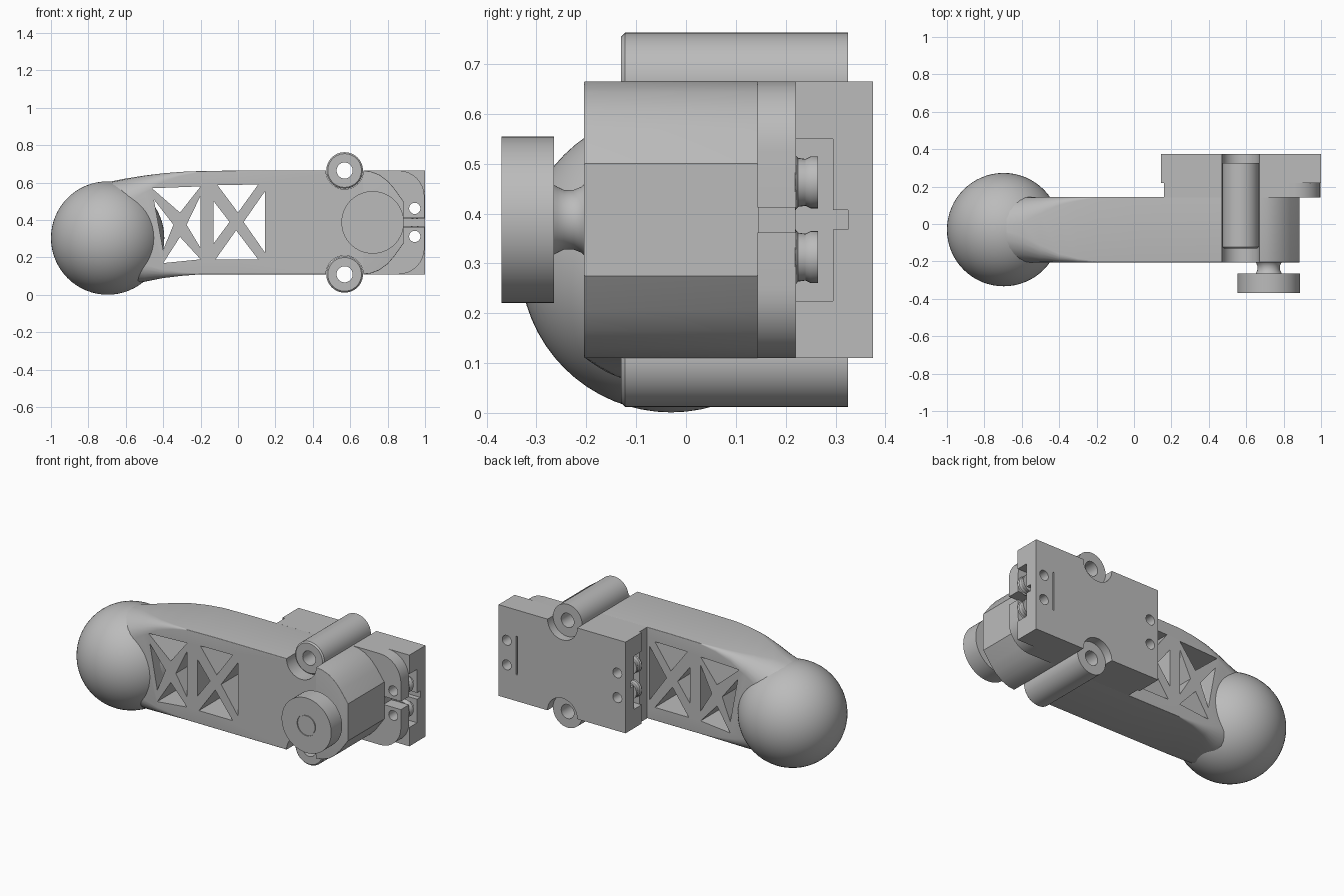
import bpy, bmesh, math
from mathutils import Vector, Matrix

old = bpy.data.objects.get("Cube")
if old:
    bpy.data.objects.remove(old, do_unlink=True)

grey = bpy.data.materials.new("light_grey_plastic")
grey.use_nodes = True
colour = (0.5, 0.5, 0.5, 1)
grey.diffuse_color = colour
grey.node_tree.nodes["Principled BSDF"].inputs["Base Color"].default_value = colour


def finish(name, bm):
    bmesh.ops.recalc_face_normals(bm, faces=bm.faces)
    mesh = bpy.data.meshes.new(name)
    bm.to_mesh(mesh)
    bm.free()
    mesh.materials.append(grey)
    ob = bpy.data.objects.new(name, mesh)
    bpy.context.collection.objects.link(ob)
    return ob


def loft(name, rings):
    bm = bmesh.new()
    loops = [[bm.verts.new(p) for p in ring] for ring in rings]
    n = len(loops[0])
    for a, b in zip(loops, loops[1:]):
        for i in range(n):
            j = (i + 1) % n
            bm.faces.new((a[i], a[j], b[j], b[i]))
    bm.faces.new(loops[0])
    bm.faces.new(loops[-1])
    return finish(name, bm)


def prism(name, outline, y0, y1):
    return loft(name, [[(x, y, z) for x, z in outline] for y in (y0, y1)])


def box(name, x0, x1, y0, y1, z0, z1):
    return prism(name, [(x0, z0), (x1, z0), (x1, z1), (x0, z1)], y0, y1)


def turned(name, cx, cz, profile, n=48):
    """Stack of circles (radius, y) around an axis along y."""
    ang = [2 * math.pi * i / n for i in range(n)]
    return loft(name, [[(cx + r * math.cos(a), y, cz + r * math.sin(a)) for a in ang]
                       for r, y in profile])


def activate(ob):
    bpy.ops.object.select_all(action='DESELECT')
    ob.select_set(True)
    bpy.context.view_layer.objects.active = ob


def cut(ob, *cutters):
    for c in cutters:
        mod = ob.modifiers.new("cut", 'BOOLEAN')
        mod.operation, mod.solver, mod.object = 'DIFFERENCE', 'EXACT', c
        activate(ob)
        bpy.ops.object.modifier_apply(modifier=mod.name)
        bpy.data.objects.remove(c, do_unlink=True)


def section(x, z0, z1, r, y0=-0.205, y1=0.145, steps=6):
    """Rounded rectangle across the arm."""
    corners = [(y1 - r, z1 - r), (y0 + r, z1 - r), (y0 + r, z0 + r), (y1 - r, z0 + r)]
    ring = []
    for k, (cy, cz) in enumerate(corners):
        for s in range(steps + 1):
            a = math.pi / 2 * (k + s / steps)
            ring.append((x, cy + r * math.cos(a), cz + r * math.sin(a)))
    return ring


MID = 0.3875
HOLE_X, TOP, LOW = 0.57, 0.665, 0.11

# Arm and motor housing: one loft from the ball to the rounded end
stations = [(-0.74, 0.1, 0.595, 0.17), (-0.6, 0.055, 0.622, 0.14),
            (-0.5, 0.07, 0.638, 0.09), (-0.4, 0.09, 0.65, 0.045),
            (-0.3, 0.102, 0.658, 0.02), (-0.2, LOW, 0.662, 0.004), (0, LOW, TOP, 0.003)]
for x, z in [(0.67, TOP), (0.71, 0.66), (0.755, 0.643), (0.8, 0.61), (0.835, 0.57), (0.885, 0.5)]:
    stations.append((x, 2 * MID - z, z, 0.003))
arm = loft("arm_housing", [section(*s) for s in stations])

# Truss windows
windows = [
    [(-0.11, 0.587), (0.108, 0.59), (0, 0.44)],
    [(-0.12, 0.19), (0.108, 0.19), (-0.01, 0.345)],
    [(-0.13, 0.5), (-0.13, 0.275), (-0.045, 0.39)],
    [(0.145, 0.555), (0.145, 0.225), (0.03, 0.39)],
    [(-0.46, 0.57), (-0.2, 0.58), (-0.31, 0.44)],
    [(-0.2, 0.53), (-0.2, 0.25), (-0.275, 0.375)],
    [(-0.4, 0.17), (-0.2, 0.19), (-0.31, 0.31)],
    [(-0.45, 0.51), (-0.345, 0.375), (-0.4, 0.24)],
]
cut(arm, *[prism("window_cutter", w, -0.5, 0.5) for w in windows])

# Mounting plate with rounded front lobes
plate = box("rear_plate", 0.145, 1, 0.22, 0.375, LOW, TOP)
R = 0.14
outline = [(0.16, LOW)]
for cz, start in ((LOW + R, -90), (TOP - R, 0)):
    for s in range(9):
        a = math.radians(start + 90 * s / 8)
        outline.append((0.997 - R + R * math.cos(a), cz + R * math.sin(a)))
outline.append((0.16, TOP))
lobes = prism("plate_lobes", outline, 0.143, 0.2205)
cut(lobes, box("gap_cutter", 0.88, 1.1, 0.1, 0.3, 0.362, 0.412))

# End pockets, centre grooves and screw holes in the plate
for x0, x1, hx in ((0.86, 1.1, 0.945), (0.05, 0.285, 0.2)):
    cut(plate,
        box("pocket_cutter", x0, x1, 0.2, 0.295, 0.225, 0.55),
        box("groove_cutter", x0, x1, 0.19, 0.325, 0.368, 0.407))
    for hz in (MID - 0.075, MID + 0.075):
        cut(plate, turned("screw_cutter", hx, hz, [(0.03, 0.17), (0.03, 0.5)], 32))
        cut(lobes, turned("screw_cutter", hx, hz, [(0.03, 0.1), (0.03, 0.5)], 32))
        boss = turned("screw_boss", hx, hz,
                      [(0.056, 0.219), (0.049, 0.225), (0.047, 0.24), (0.052, 0.25), (0.052, 0.265)], 32)
        cut(boss, turned("screw_cutter", hx, hz, [(0.03, 0.1), (0.03, 0.5)], 32))
cut(plate, box("slit_cutter", 0.874, 0.884, 0.355, 0.5, 0.27, 0.505))

# Bolt tubes above and below, seated in matching round notches
for label, z in (("upper", TOP), ("lower", LOW)):
    for ob in (arm, plate, lobes):
        cut(ob, turned("notch_cutter", HOLE_X, z, [(0.1, -0.5), (0.1, 0.5)]))
    tube = turned(label + "_bolt_tube", HOLE_X, z,
                  [(0.09, -0.13), (0.098, -0.122), (0.098, 0.325)])
    cut(tube, turned("bolt_cutter", HOLE_X, z, [(0.043, -0.5), (0.043, 0.5)]))

# Ball at the end of the arm
bm = bmesh.new()
bmesh.ops.create_uvsphere(bm, u_segments=64, v_segments=32, radius=0.303,
                          matrix=Matrix.Translation((-0.697, -0.03, 0.304)))
finish("ball_end", bm)

# Motor knob on a waisted shaft, with a fine ring on its face
turned("knob", 0.72, MID,
       [(0.075, -0.2), (0.066, -0.21), (0.06, -0.225), (0.06, -0.245), (0.066, -0.258),
        (0.07, -0.265), (0.167, -0.265), (0.167, -0.37), (0.063, -0.37), (0.063, -0.364),
        (0.058, -0.364), (0.058, -0.37)], 64)

# Smooth curved faces, keep hard edges
for ob in list(bpy.context.scene.objects):
    if ob.type == 'MESH' and ob.data.materials and ob.data.materials[0] == grey:
        activate(ob)
        bpy.ops.object.shade_smooth_by_angle(angle=math.radians(30))
